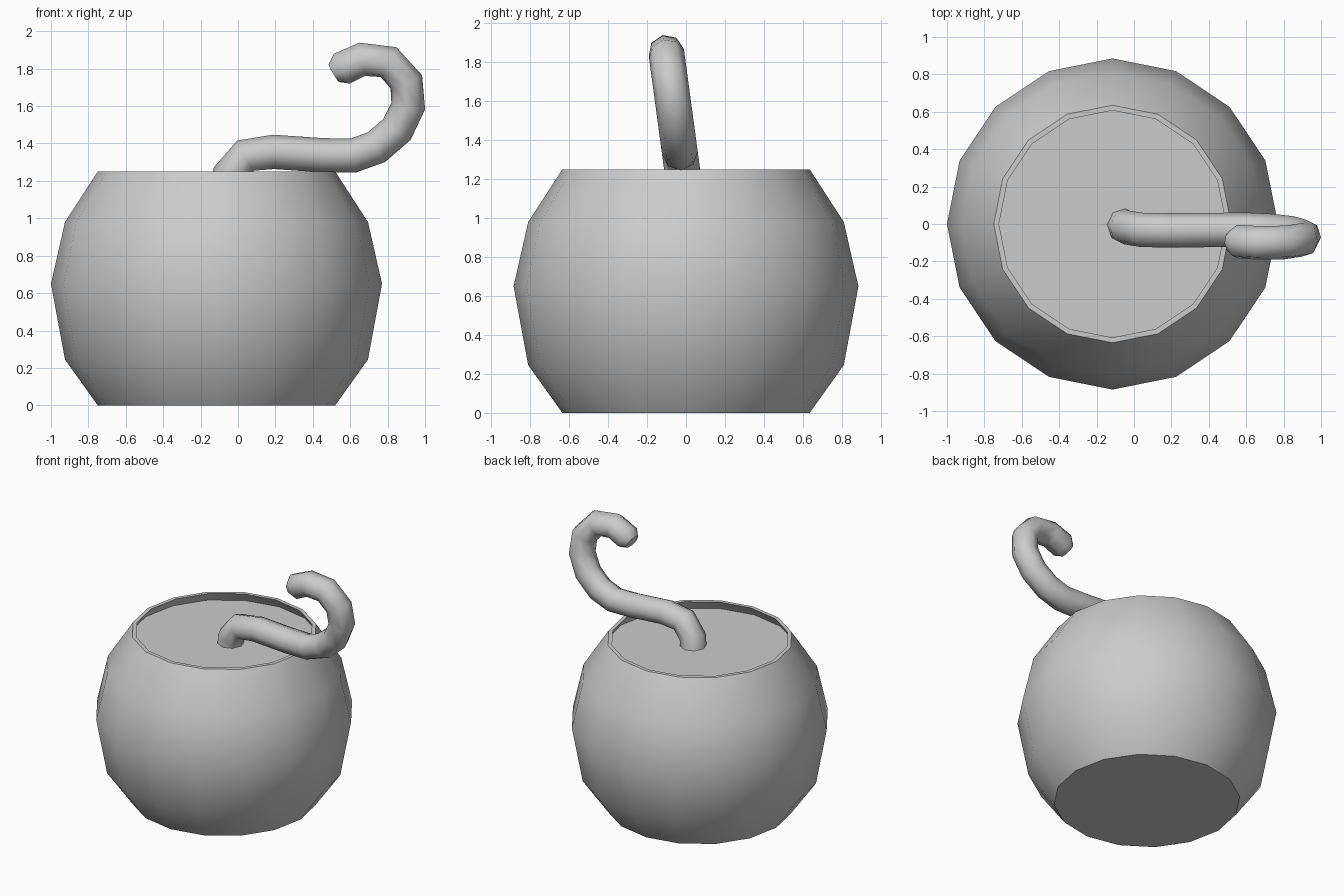
import bpy, bmesh
from math import cos, sin, pi, radians

if "Cube" in bpy.data.objects:
    bpy.data.objects.remove(bpy.data.objects["Cube"])

SIDES = 16
CX = -0.115


def add_object(name, bm):
    bmesh.ops.recalc_face_normals(bm, faces=bm.faces)
    mesh = bpy.data.meshes.new(name)
    bm.to_mesh(mesh)
    bm.free()
    obj = bpy.data.objects.new(name, mesh)
    bpy.context.collection.objects.link(obj)
    return obj


def ring(bm, r, z):
    return [bm.verts.new((CX + r * cos(2 * pi * i / SIDES), r * sin(2 * pi * i / SIDES), z))
            for i in range(SIDES)]


def smooth(obj, angle):
    bpy.ops.object.select_all(action='DESELECT')
    obj.select_set(True)
    bpy.context.view_layer.objects.active = obj
    bpy.ops.object.shade_smooth_by_angle(angle=radians(angle))


# Pot: outer profile, rim, then inner wall
profile = [(0.635, 0), (0.81, 0.245), (0.885, 0.65), (0.81, 0.98), (0.635, 1.25),
           (0.607, 1.25), (0.78, 0.975), (0.855, 0.65), (0.78, 0.25), (0.63, 0.03)]
bm = bmesh.new()
rings = [ring(bm, r, z) for r, z in profile]
for a, b in zip(rings, rings[1:]):
    for i in range(SIDES):
        j = (i + 1) % SIDES
        bm.faces.new((a[i], a[j], b[j], b[i]))
bm.faces.new(rings[0])
bm.faces.new(rings[-1])
smooth(add_object("pot", bm), 40)

# Soil disc just below the rim
bm = bmesh.new()
bm.faces.new(ring(bm, 0.655, 1.18))
add_object("soil", bm)

# Curling stem: path in a slightly tilted plane, given as x, z, radius factor
path = [(-0.055, 1.15, 1), (-0.045, 1.235, 1), (0.04, 1.335, 1), (0.19, 1.355, 1),
        (0.45, 1.337, 1), (0.615, 1.335, 1), (0.74, 1.38, 1), (0.85, 1.475, 1),
        (0.91, 1.60, 1), (0.90, 1.73, 1), (0.805, 1.835, 1), (0.665, 1.85, 1),
        (0.555, 1.80, 1), (0.512, 1.775, 0.6)]
curve = bpy.data.curves.new("stem", 'CURVE')
curve.dimensions = '3D'
curve.bevel_depth = 0.092
curve.bevel_resolution = 2
curve.use_fill_caps = True
spline = curve.splines.new('POLY')
spline.points.add(len(path) - 1)
for p, (x, z, r) in zip(spline.points, path):
    p.co = (x, -0.02 - 0.135 * (z - 1.25), z, 1)
    p.radius = r
stem = bpy.data.objects.new("stem", curve)
bpy.context.collection.objects.link(stem)
bpy.ops.object.select_all(action='DESELECT')
stem.select_set(True)
bpy.context.view_layer.objects.active = stem
bpy.ops.object.convert(target='MESH')
smooth(bpy.context.view_layer.objects.active, 50)
